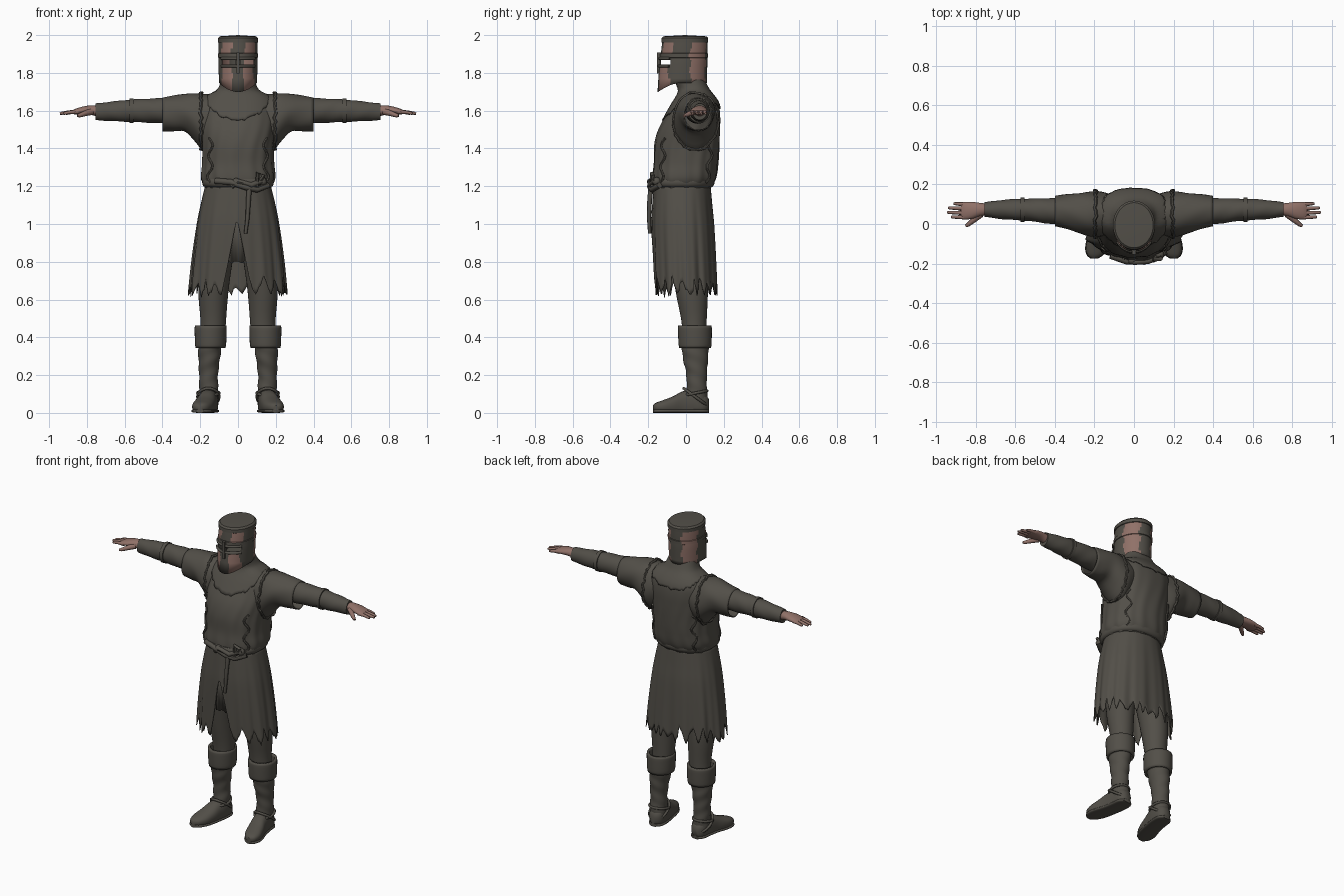
import bpy, bmesh, math, random
from mathutils import Vector

random.seed(4)
cube = bpy.data.objects.get("Cube")
if cube:
    bpy.data.objects.remove(cube, do_unlink=True)


def material(name, color):
    m = bpy.data.materials.new(name)
    m.use_nodes = True
    m.diffuse_color = (*color, 1)
    m.node_tree.nodes["Principled BSDF"].inputs["Base Color"].default_value = (*color, 1)
    return m


CLOTH = material("dark_cloth", (0.085, 0.078, 0.065))
SKIN = material("skin_brown", (0.28, 0.165, 0.138))


def finish(name, bm, mats, mirror=False, thick=0, angle=0.8):
    """Turn a bmesh into a shaded object."""
    bmesh.ops.recalc_face_normals(bm, faces=bm.faces)
    me = bpy.data.meshes.new(name)
    bm.to_mesh(me)
    bm.free()
    for m in mats:
        me.materials.append(m)
    me.shade_smooth()
    me.set_sharp_from_angle(angle=angle)
    ob = bpy.data.objects.new(name, me)
    bpy.context.collection.objects.link(ob)
    if thick:
        mod = ob.modifiers.new("thickness", 'SOLIDIFY')
        mod.thickness = thick
    if mirror:
        ob.modifiers.new("mirror", 'MIRROR').use_mirror_merge = False
    return ob


def section(sec, s):
    """Smoothly interpolate (pos, c1, c2, r1, r2) sections at position s."""
    up = sec[-1][0] > sec[0][0]
    sec = sec if up else sec[::-1]
    s = min(max(s, sec[0][0]), sec[-1][0])
    i = max(k for k in range(len(sec) - 1) if sec[k][0] <= s)
    a, b = sec[i], sec[i + 1]
    p, q = sec[max(i - 1, 0)], sec[min(i + 2, len(sec) - 1)]
    h = b[0] - a[0]
    t = (s - a[0]) / h
    out = []
    for k in range(1, 5):
        ma = (b[k] - p[k]) / (b[0] - p[0]) * h
        mb = (q[k] - a[k]) / (q[0] - a[0]) * h
        d = b[k] - a[k]
        out.append(a[k] + t * (ma + t * (3 * d - 2 * ma - mb + t * (ma + mb - 2 * d))))
    return out


def around(sec, s, a, power=2, grow=0, f=1):
    c1, c2, r1, r2 = section(sec, s)
    e = 2 / power
    ca, sa = math.cos(a), math.sin(a)
    return (c1 + (r1 * f + grow) * math.copysign(abs(ca) ** e, ca),
            c2 + (r2 * f + grow) * math.copysign(abs(sa) ** e, sa))


def bridge(bm, rows, closed=False):
    pairs = list(zip(rows, rows[1:])) + ([(rows[-1], rows[0])] if closed else [])
    for lo, hi in pairs:
        n = len(lo)
        for j in range(n):
            bm.faces.new((lo[j], lo[(j + 1) % n], hi[(j + 1) % n], hi[j]))


def loft(name, sec, axis='z', n=32, rows=16, end=None, power=2, grow=0,
         fold=None, floor=-9, caps=True, mat=CLOTH, **kw):
    bm = bmesh.new()
    start, grid = sec[0][0], []
    for i in range(rows + 1):
        t, row = i / rows, []
        for j in range(n):
            a = math.tau * j / n
            stop = end(a) if end else sec[-1][0]
            s = start + (stop - start) * t
            u, v = around(sec, s, a, power, grow, 1 + (fold(a, t) if fold else 0))
            p = {'z': (u, v, s), 'x': (s, u, v), 'y': (u, s, v)}[axis]
            row.append(bm.verts.new((p[0], p[1], max(p[2], floor))))
        grid.append(row)
    bridge(bm, grid)
    if caps:
        bm.faces.new(grid[0])
        bm.faces.new(grid[-1])
    return finish(name, bm, [mat], **kw)


def rope(name, pts, r, tip=None, closed=False, n=8, mat=CLOTH, **kw):
    """Round strand along a path, optionally tapering."""
    pts = [Vector(p) for p in pts]
    bm, rows, side, m = bmesh.new(), [], None, len(pts)
    for i, p in enumerate(pts):
        nxt = pts[(i + 1) % m] if closed else pts[min(i + 1, m - 1)]
        prv = pts[i - 1] if closed or i else p
        d = (nxt - prv).normalized()
        side = side or d.orthogonal()
        side = (side - d * side.dot(d)).normalized()
        up = d.cross(side)
        rad = r + ((tip if tip is not None else r) - r) * i / (m - 1)
        rows.append([bm.verts.new(p + rad * (side * math.cos(math.tau * j / n) +
                                             up * math.sin(math.tau * j / n))) for j in range(n)])
    bridge(bm, rows, closed)
    if not closed:
        bm.faces.new(rows[0])
        bm.faces.new(rows[-1])
    return finish(name, bm, [mat], **kw)


def jit(x):
    return random.uniform(-x, x)


# Torso with soft vertical folds
TORSO = [(1.19, 0, -.02, .172, .152), (1.24, 0, -.01, .195, .168), (1.32, 0, 0, .19, .17),
         (1.42, 0, .005, .19, .172), (1.5, 0, .017, .197, .163), (1.58, 0, .038, .2, .142),
         (1.64, 0, .05, .192, .12), (1.68, 0, .05, .16, .095), (1.71, 0, .042, .105, .078),
         (1.78, 0, .01, .078, .075)]
loft("tunic_torso", TORSO, n=96, rows=40, power=2.3,
     fold=lambda a, t: .016 * (1 - t) * math.sin(15 * a + 2 * math.sin(7 * t)))

# Shoulder mantle with a ragged lower edge
MANTLE = [s for s in TORSO[::-1] if s[0] > 1.45]
ragged = [jit(.008) for _ in range(96)]


def mantle_edge(a):
    drop = .13 if math.sin(a) < 0 else .07
    return 1.685 - drop * math.sin(a) ** 2 + ragged[round(a / math.tau * 96) % 96]


loft("shoulder_mantle", MANTLE, n=96, rows=12, end=mantle_edge, power=2.3, grow=.007,
     caps=False, thick=.006)

# Sleeves, forearms and wrist bands
SLEEVE = [(.1, .045, 1.56, .1, .12), (.18, .05, 1.54, .115, .15), (.23, .052, 1.567, .112, .126),
          (.28, .056, 1.588, .1, .1), (.34, .062, 1.585, .088, .095), (.4, .065, 1.581, .077, .089)]
ARM = [(.25, .062, 1.6, .068, .068), (.4, .065, 1.6, .066, .066), (.55, .072, 1.6, .055, .06),
       (.65, .073, 1.597, .05, .053), (.755, .073, 1.594, .037, .044)]
loft("tunic_sleeves", SLEEVE, 'x', rows=18, caps=False, mirror=True, thick=.006,
     fold=lambda a, t: .015 * math.sin(5 * a + 9 * t))
loft("arms", ARM, 'x', rows=24, mirror=True, fold=lambda a, t: .02 * math.sin(3 * a + 28 * t))
loft("arm_bands", [(x, .072, 1.6, .061, .065) for x in (.553, .563, .575)], 'x', rows=3, mirror=True)

# Ragged armhole trims and side seams of the tabard
trim = []
for i in range(48):
    a = math.tau * i / 48
    y, z = around(SLEEVE, .195, a, grow=.004)
    trim.append((.195 + jit(.006), y + jit(.004), z + jit(.004)))
rope("armhole_trims", trim, .008, closed=True, n=6, mirror=True)
for label, ang in (("front", -.75), ("back", .75)):
    seam = []
    for i in range(14):
        z = 1.22 + i * .018
        x, y = around(TORSO, z, ang + .1 * math.sin(i), 2.3, .003)
        seam.append((x, y, z))
    rope(label + "_side_seams", seam, .007, n=6, mirror=True)

# Hands
PALM = [(.735, .073, 1.596, .029, .03), (.78, .073, 1.603, .034, .025), (.82, .069, 1.601, .043, .021),
        (.86, .067, 1.595, .044, .015), (.875, .067, 1.592, .038, .01)]
loft("palms", PALM, 'x', n=20, rows=12, mat=SKIN, mirror=True)
for finger, y, tip in (("index", .034, .925), ("middle", .056, .943),
                       ("ring", .078, .938), ("little", .099, .912)):
    mid = (.85 + tip) / 2
    rope(finger + "_fingers", [(.845, y, 1.594), (mid, y * 1.02, 1.592), (tip - .008, y * 1.04, 1.586),
                               (tip, y * 1.04, 1.584)], .0115, .006, mat=SKIN, mirror=True)
rope("thumbs", [(.775, .05, 1.595), (.81, .02, 1.585), (.838, -.003, 1.575), (.85, -.01, 1.572)],
     .018, .007, mat=SKIN, mirror=True)

# Skirt with a torn hem and a front split
SKIRT = [(1.21, 0, -.02, .172, .15), (1.1, 0, -.018, .198, .158), (1.0, 0, -.015, .217, .165),
         (.8, 0, -.008, .243, .168), (.58, 0, 0, .262, .168)]
N = 180
tears = []
while len(tears) < N:
    w, depth = random.randint(5, 11), random.uniform(.03, .11)
    tears += [.62 + jit(.012) + depth * abs(2 * k / w - 1) for k in range(w)]


def hem(a):
    low = tears[round(a / math.tau * N) % N]
    if math.sin(a) < 0:
        x = .255 * math.cos(a) + .005
        low = max(low, 1.03 - 5.5 * abs(x))
    return low


loft("torn_skirt", SKIRT, n=N, rows=20, end=hem, power=2.2, caps=False, thick=.005,
     fold=lambda a, t: t * (.025 * math.sin(11 * a) + .012 * math.sin(23 * a + 1)))

# Inner cloth flap behind the split
bm = bmesh.new()
xs = [-.055 + .09 * i / 8 for i in range(9)]
flap = [[bm.verts.new((x, -.145 - .005 * math.sin(90 * x), z if z > .9 else z + jit(.012))) for x in xs]
        for z in (1.12, .95, .8)]
for lo, hi in zip(flap, flap[1:]):
    for j in range(8):
        bm.faces.new((lo[j], lo[j + 1], hi[j + 1], hi[j]))
finish("inner_flap", bm, [CLOTH], thick=.005)

# Belt, sash loops, knots and hanging ends
loft("belt", [(1.195, 0, -.02, .176, .157), (1.205, 0, -.02, .186, .167), (1.225, 0, -.018, .19, .17),
              (1.238, 0, -.016, .186, .165)], n=64, rows=6, power=2.3)
rope("sash_loop", [(-.12, -.16, 1.228), (-.04, -.188, 1.222), (.04, -.19, 1.195), (.1, -.178, 1.182),
                   (.16, -.14, 1.205)], .016)
rope("sash_fold", [(-.035, -.185, 1.2), (0, -.192, 1.225), (.07, -.188, 1.205), (.14, -.16, 1.235)], .015)
rope("sash_tail", [(.06, -.185, 1.2), (.055, -.193, 1.12), (.05, -.196, 1.03), (.04, -.192, .95)], .014, .009)
rope("short_tail", [(.12, -.172, 1.23), (.135, -.175, 1.255), (.105, -.18, 1.27), (.1, -.178, 1.2)], .011)
for name, p in (("centre_knot", (-.01, -.182, 1.22)), ("side_knot", (.13, -.155, 1.225))):
    bm = bmesh.new()
    bmesh.ops.create_icosphere(bm, subdivisions=2, radius=.024)
    bmesh.ops.translate(bm, verts=bm.verts, vec=p)
    finish(name, bm, [CLOTH])

# Legs, boots and cuffs
loft("legs", [(.4, .135, .045, .066, .062), (.48, .131, .043, .067, .066), (.65, .13, .03, .08, .086),
              (.9, .105, .01, .088, .1), (1.15, .085, 0, .08, .095)], rows=16, mirror=True)
loft("boot_shafts", [(.05, .154, .065, .048, .052), (.12, .155, .058, .05, .054), (.2, .156, .056, .05, .054),
                     (.3, .152, .05, .058, .068), (.38, .147, .047, .066, .074)], rows=30, mirror=True,
     fold=lambda a, t: .03 * math.sin(2 * a + 26 * t))
loft("boot_cuffs", [(.343, .146, .048, .079, .084), (.36, .145, .048, .082, .087), (.45, .145, .047, .085, .09),
                    (.462, .145, .047, .083, .088)], rows=8, mirror=True, caps=False, thick=.014)
FOOT = [(.123, .152, .045, .02, .025), (.1, .152, .048, .043, .055), (.04, .155, .05, .05, .075),
        (-.02, .165, .045, .051, .068), (-.07, .178, .037, .055, .05), (-.12, .19, .032, .053, .036),
        (-.16, .198, .03, .036, .023), (-.175, .201, .028, .015, .012)]
loft("feet", FOOT, 'y', n=28, rows=24, power=2.4, floor=.01, mirror=True)
loft("soles", [(y, cx, .01, w + .004, .01) for y, cx, _, w, _ in FOOT], 'y', n=20, rows=20,
     power=3, mirror=True)
for name, tilt, h in (("ankle_straps", .2, .105), ("instep_straps", -.75, .085)):
    rope(name, [(.157 + .057 * math.cos(a), .05 + .062 * math.sin(a), h + tilt * .06 * math.sin(a))
                for a in (math.tau * i / 24 for i in range(24))], .008, closed=True, mirror=True)

# Great helm: eye slit opened, bare patches chosen by angle and height
HELM = [(1.68, 0, -.021, .096, .127), (1.75, 0, -.019, .097, .125), (1.85, 0, -.013, .099, .122),
        (1.97, 0, -.006, .099, .116), (2.0, 0, -.006, .099, .116)]
C = 96
bm = bmesh.new()
grid = []
for z, grow in ((None, 0), (1.77, 0), (1.8, 0), (1.83, 0), (1.845, 0), (1.867, 0), (1.882, 0), (1.884, .004),
                (1.9, .004), (1.902, 0), (1.93, 0), (1.962, 0), (1.964, .004), (1.982, .004), (1.99, -.004)):
    row = []
    for j in range(C):
        a = math.tau * j / C
        h = z or 1.747 - .048 * max(0, -math.sin(a)) ** 2
        row.append(bm.verts.new((*around(HELM, h, a, grow=grow), h)))
    grid.append(row)
bridge(bm, grid)
top = bm.verts.new((0, -.006, 1.996))
for j in range(C):
    bm.faces.new((grid[-1][j], grid[-1][(j + 1) % C], top))
slit = []
for f in bm.faces:
    c = f.calc_center_median()
    ang = math.degrees(math.atan2(abs(c.x), -(c.y + .012)))
    wob = 4 * math.sin(70 * c.z + (1 if c.x > 0 else 3))
    lower = c.z < 1.832 and 13 < ang + wob * .5 < 52 - (c.z - 1.72) * 90
    upper = 1.9 < c.z < 1.963 and 17 < ang + wob < 55
    rear = 1.75 < c.z < 1.963 and 110 < ang + wob < 160
    f.material_index = int(lower or upper or rear)
    if 1.846 < c.z < 1.866 and 5 < ang < 52:
        slit.append(f)
bmesh.ops.delete(bm, geom=slit, context='FACES')
finish("helmet", bm, [CLOTH, SKIN], thick=-.004, angle=.6)

# Raised cross around the eye slit
for name, z in (("lower_visor_bar", 1.836), ("upper_visor_bar", 1.876)):
    arc = [math.radians(-90 + d) for d in range(-54, 55, 9)]
    rope(name, [(*around(HELM, z, a, grow=.007), z) for a in arc], .008)
bm = bmesh.new()
bmesh.ops.create_cube(bm, size=1)
for v in bm.verts:
    v.co = Vector((v.co.x * .018, v.co.y * .022 - .143, v.co.z * .11 + 1.852))
finish("visor_upright", bm, [CLOTH])
